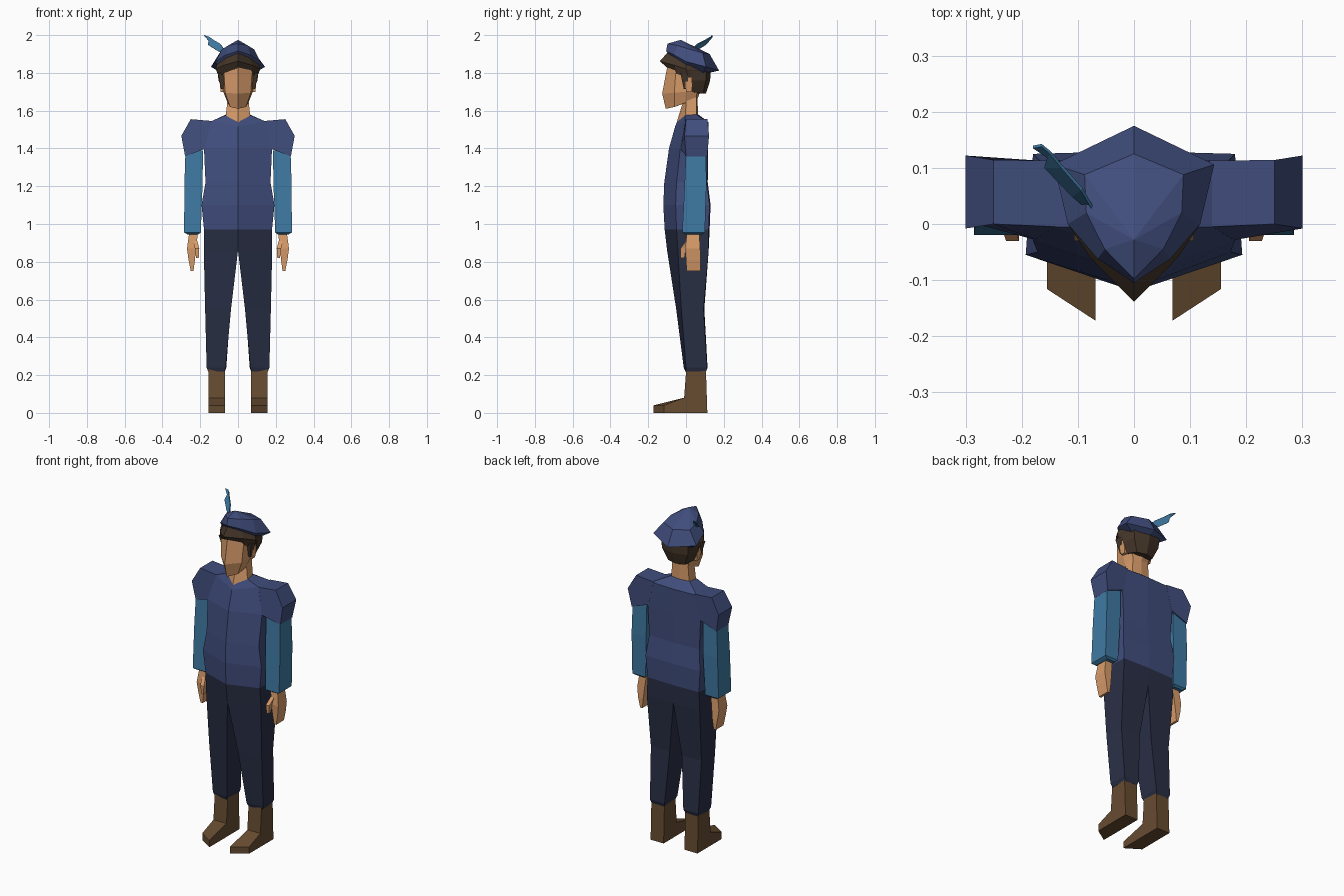
import bpy, bmesh


def material(name, hexcol):
    m = bpy.data.materials.new(name)
    c = [int(hexcol[i:i + 2], 16) / 255 for i in (0, 2, 4)]
    m.diffuse_color = [((v + 0.055) / 1.055) ** 2.4 if v > 0.04 else v / 12.92 for v in c] + [1]
    return m


BLUE = material("blue cloth", "404d7c")
TEAL = material("teal cloth", "3f7aa3")
NAVY = material("navy cloth", "292f45")
SKIN = material("skin", "d89c6a")
BROWN = material("boot leather", "674c31")
HAIR = material("hair", "46372a")


def finish(name, bm, mat, mirror):
    bmesh.ops.recalc_face_normals(bm, faces=bm.faces)
    me = bpy.data.meshes.new(name)
    bm.to_mesh(me)
    bm.free()
    me.materials.append(mat)
    ob = bpy.data.objects.new(name, me)
    bpy.context.collection.objects.link(ob)
    if mirror:
        ob.modifiers.new("mirror", "MIRROR").use_clip = True
    return ob


def loft(name, rings, mat, caps=(True, True), mirror=False, apex=None):
    """Skin a list of equal-length closed rings; walls on the mirror plane are left out."""
    bm = bmesh.new()
    vs = [[bm.verts.new(p) for p in r] for r in rings]
    n = len(rings[0])
    for a, b in zip(vs, vs[1:]):
        for i in range(n):
            quad = (a[i], a[(i + 1) % n], b[(i + 1) % n], b[i])
            if any(abs(v.co.x) > 1e-4 for v in quad):
                bm.faces.new(quad)
    if caps[0]:
        bm.faces.new(vs[0])
    if apex:
        tip = bm.verts.new(apex)
        for i in range(n):
            bm.faces.new((vs[-1][i], vs[-1][(i + 1) % n], tip))
    elif caps[1]:
        bm.faces.new(vs[-1])
    return finish(name, bm, mat, mirror)


def sym(half):
    """Half ring from front centre to back centre -> full symmetric ring."""
    return half + [(-x, y, z) for x, y, z in half[-2:0:-1]]


def box_ring(x0, x1, y0, y1, z):
    return [(x0, y0, z), (x1, y0, z), (x1, y1, z), (x0, y1, z)]


# tunic body: z, front centre y, front corner x/y, back corner x, back y
body = [sym([(0, yf, z), (w, ys, z), (wb, yb, z), (0, yb + .005, z)])
        for z, yf, w, ys, wb, yb in [
            (.97, -.113, .18, -.05, .17, .12), (1.10, -.12, .193, -.055, .18, .125),
            (1.22, -.115, .172, -.05, .165, .11), (1.40, -.09, .18, -.03, .175, .112)]]
body.append(sym([(0, -.058, 1.515), (.14, -.005, 1.545), (.15, .112, 1.54), (0, .118, 1.54)]))
body.append(sym([(0, -.048, 1.54), (.068, -.005, 1.575), (.062, .055, 1.58), (0, .065, 1.58)]))
loft("tunic", body, BLUE, (False, False))

# puffed shoulders: x, z, front y, back y
puff = [(.135, 1.545, -.005, .113), (.25, 1.555, 0, .114), (.30, 1.467, -.008, .122),
        (.28, 1.358, 0, .112), (.17, 1.40, -.03, .113)]
loft("shoulder_puff", [[(x, f, z) for x, z, f, b in puff],
                       [(x, b, z) for x, z, f, b in puff]], BLUE, mirror=True)

# sleeves
loft("sleeve", [box_ring(.185, .278, .0, .106, 1.39), box_ring(.188, .284, -.008, .108, 1.2),
                box_ring(.197, .285, -.02, .1, .955), box_ring(.21, .268, -.005, .09, .945)],
     TEAL, mirror=True)

# hands and thumbs
loft("hand", [box_ring(.212, .258, .005, .07, .955), box_ring(.222, .27, -.005, .075, .87),
              box_ring(.228, .262, .0, .078, .81), box_ring(.236, .25, .003, .076, .75)],
     SKIN, mirror=True)
loft("thumb", [box_ring(.215, .238, .0, .035, .91), box_ring(.205, .228, -.03, .0, .87),
               box_ring(.208, .222, -.028, -.008, .82)], SKIN, mirror=True)

# trousers
loft("trouser_leg", [
    [(0, -.113, .97), (.18, -.05, .97), (.17, .12, .97), (0, .125, .97)],
    [(0, -.1, .86), (.181, -.043, .86), (.175, .12, .86), (0, .12, .86)],
    [(.037, -.052, .55), (.174, -.025, .55), (.167, .093, .55), (.04, .097, .55)],
    [(.065, -.012, .24), (.166, 0, .24), (.16, .112, .24), (.062, .114, .24)],
    [(.073, -.003, .218), (.157, .006, .218), (.153, .106, .218), (.07, .106, .218)]],
    NAVY, (False, True), mirror=True)

# boots: profile on the inner side and a shorter toe on the outer side
def boot_side(x, toe):
    return [(x, toe, 0), (x, toe, .04), (x, -.01, .08), (x, .002, .24), (x, .105, .24), (x, .113, 0)]


loft("boot", [boot_side(.069, -.172), boot_side(.155, -.116)], BROWN, mirror=True)

# neck and head
loft("neck", [sym([(0, -.05, 1.535), (.066, -.003, 1.56), (.06, .055, 1.565), (0, .064, 1.565)]),
              sym([(0, -.015, 1.65), (.055, .0, 1.66), (.05, .055, 1.70), (0, .06, 1.70)])],
     SKIN, (False, False))
loft("head", [
    sym([(0, -.107, 1.61), (.042, -.06, 1.62), (.055, -.005, 1.642), (.05, .05, 1.66), (0, .06, 1.66)]),
    sym([(0, -.126, 1.69), (.068, -.062, 1.695), (.078, 0, 1.70), (.06, .06, 1.70), (0, .075, 1.70)]),
    sym([(0, -.098, 1.84), (.076, -.052, 1.83), (.086, 0, 1.83), (.07, .06, 1.83), (0, .08, 1.83)])],
    SKIN)
loft("ear", [box_ring(.07, .092, .0, .03, 1.70), box_ring(.075, .1, -.005, .035, 1.775)],
     SKIN, mirror=True)

# hair: back of the head, sideburns, and fringe band
loft("back_hair", [
    sym([(0, .05, 1.69), (.075, .032, 1.70), (.055, .09, 1.69), (0, .105, 1.69)]),
    sym([(0, .05, 1.76), (.103, .03, 1.76), (.085, .105, 1.76), (0, .128, 1.76)]),
    sym([(0, .05, 1.84), (.112, .02, 1.84), (.09, .108, 1.82), (0, .13, 1.82)])], HAIR)
loft("sideburn", [box_ring(.07, .09, -.012, .005, 1.715), box_ring(.075, .107, -.03, .015, 1.80)],
     HAIR, mirror=True)
loft("fringe", [
    sym([(0, -.1, 1.828), (.078, -.05, 1.795), (.1, .01, 1.775), (.085, .1, 1.78), (0, .125, 1.78)]),
    sym([(0, -.139, 1.862), (.078, -.06, 1.84), (.118, .0, 1.82), (.09, .105, 1.81), (0, .13, 1.81)]),
    sym([(0, -.1, 1.905), (.06, -.055, 1.88), (.112, 0, 1.845), (.09, .09, 1.82), (0, .12, 1.82)])],
    HAIR, (True, False))

# beret
loft("beret", [
    sym([(0, -.095, 1.90), (.055, -.055, 1.88), (.105, 0, 1.845), (.09, .09, 1.80), (0, .12, 1.80)]),
    sym([(0, -.105, 1.916), (.065, -.062, 1.895), (.118, 0, 1.86), (.143, .106, 1.832), (0, .175, 1.812)]),
    sym([(0, -.098, 1.955), (.052, -.045, 1.945), (.085, .02, 1.925), (.088, .088, 1.905), (0, .125, 1.9)])],
    BLUE, apex=(0, -.028, 1.975))

# feather: strip between its lower and upper edges
lower = [(-.07, .015, 1.90), (-.11, .048, 1.918), (-.16, .10, 1.95), (-.155, .118, 1.97), (-.18, .135, 2.0)]
upper = [(-.075, .025, 1.925), (-.095, .06, 1.955), (-.13, .10, 1.975), (-.15, .125, 1.99), (-.165, .138, 1.995)]
bm = bmesh.new()
lo, up = [[bm.verts.new(p) for p in e] for e in (lower, upper)]
for i in range(len(lo) - 1):
    bm.faces.new((lo[i], lo[i + 1], up[i + 1], up[i]))
feather = finish("feather", bm, TEAL, False)
feather.modifiers.new("thickness", "SOLIDIFY").thickness = .006
